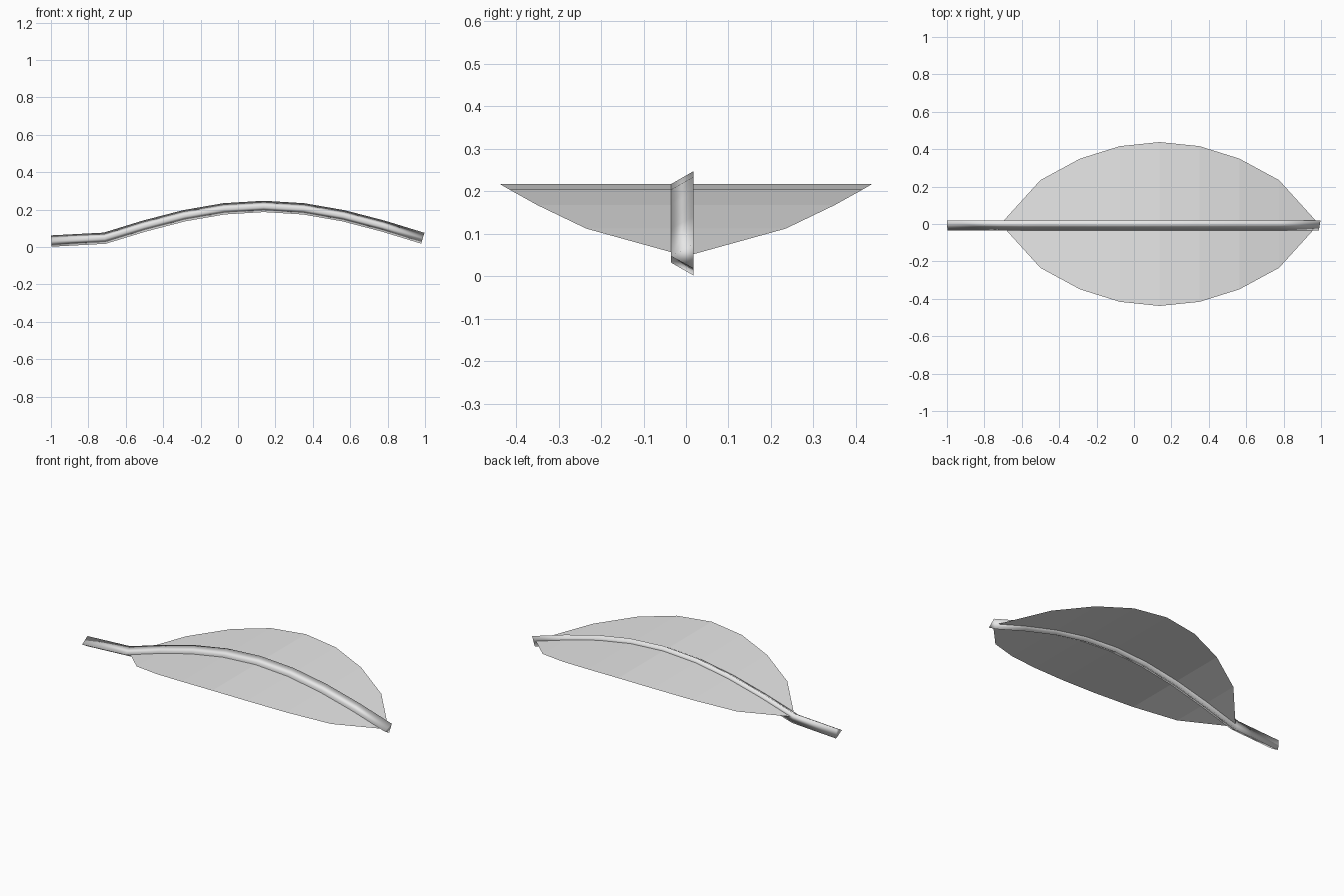
import bpy
import bmesh
import math
from mathutils import Vector

cube = bpy.data.objects.get("Cube")
if cube:
    bpy.data.objects.remove(cube)

grey = bpy.data.materials.new("pale_grey")
grey.use_nodes = True
grey.diffuse_color = (0.8, 0.8, 0.8, 1)
grey.node_tree.nodes["Principled BSDF"].inputs["Base Color"].default_value = (0.8, 0.8, 0.8, 1)

STEPS = 8
BASE_X, TIP_X = -0.713, 0.988
BASE_Z, ARCH = 0.047, 0.17
HALF_WIDTH = 0.438
STEM_RADIUS = 0.035


def finish(name, bm, smooth):
    for face in bm.faces:
        face.smooth = smooth
    mesh = bpy.data.meshes.new(name)
    bm.to_mesh(mesh)
    bm.free()
    mesh.materials.append(grey)
    obj = bpy.data.objects.new(name, mesh)
    bpy.context.collection.objects.link(obj)
    return obj


# Arched centre line shared by the blade and the midrib
arc = []
swell = []
for i in range(STEPS + 1):
    t = i / STEPS
    s = max(0.0, math.sin(math.pi * t))
    arc.append(Vector((BASE_X + (TIP_X - BASE_X) * t, 0, BASE_Z + ARCH * s)))
    swell.append(s ** 0.65 if s > 0.001 else 0.0)

# Leaf blade: thin, flat-faceted sheet on each side of the centre line
bm = bmesh.new()
middle = [bm.verts.new(p) for p in arc]
for side in (1, -1):
    edge = [bm.verts.new(p + Vector((0, side * HALF_WIDTH * w, 0))) if w else middle[i]
            for i, (p, w) in enumerate(zip(arc, swell))]
    for i in range(STEPS):
        loop = [middle[i], middle[i + 1], edge[i + 1], edge[i]]
        loop = list(dict.fromkeys(loop))
        bm.faces.new(loop if side > 0 else loop[::-1])
finish("leaf_blade", bm, False)

# Stem and midrib: three-sided tube swept along the centre line
path = [Vector((-0.998, 0, 0.032))] + arc
bm = bmesh.new()
rings = []
for i, p in enumerate(path):
    before = (p - path[i - 1]).normalized() if i else Vector()
    after = (path[i + 1] - p).normalized() if i < len(path) - 1 else Vector()
    tangent = (before + after).normalized()
    up = Vector((-tangent.z, 0, tangent.x))
    ring = []
    for k in range(3):
        a = math.pi + k * math.tau / 3
        offset = Vector((0, math.cos(a), 0)) + up * math.sin(a)
        ring.append(bm.verts.new(p + offset * STEM_RADIUS))
    rings.append(ring)
for a, b in zip(rings, rings[1:]):
    for k in range(3):
        n = (k + 1) % 3
        bm.faces.new((a[k], a[n], b[n], b[k]))
bm.faces.new(rings[0])
bm.faces.new(rings[-1])
bmesh.ops.recalc_face_normals(bm, faces=bm.faces)
finish("stem", bm, True)
